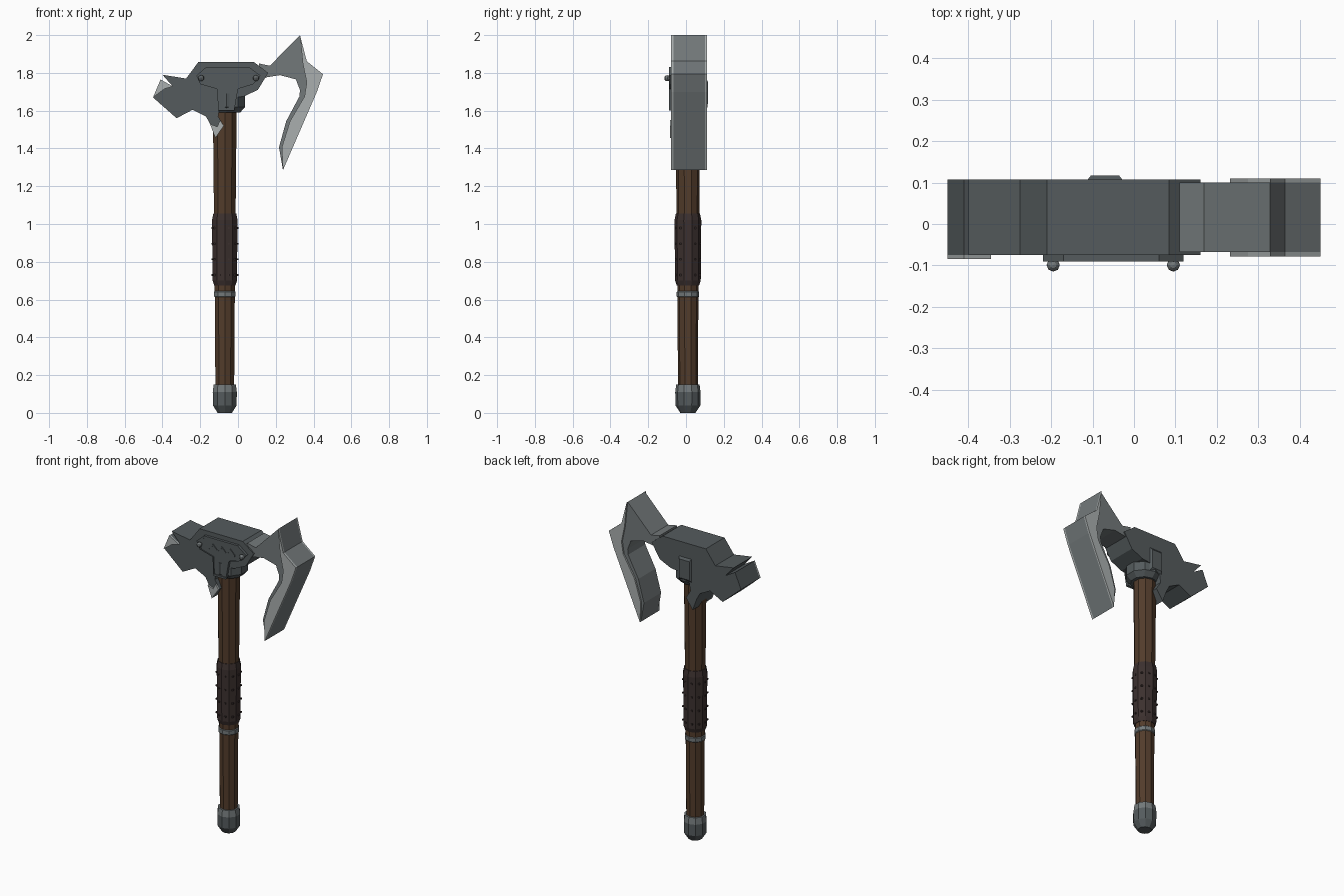
import bpy, bmesh
from math import cos, sin, pi
from mathutils import Vector

if "Cube" in bpy.data.objects:
    bpy.data.objects.remove(bpy.data.objects["Cube"])

CX, CY = -0.07, 0.01   # handle axis


def material(name, rgb):
    m = bpy.data.materials.new(name)
    m.diffuse_color = (*rgb, 1)
    m.use_nodes = True
    m.node_tree.nodes["Principled BSDF"].inputs["Base Color"].default_value = m.diffuse_color
    return m


DARK = material("dark_steel", (0.09, 0.105, 0.11))
MID = material("mid_steel", (0.17, 0.19, 0.195))
LIGHT = material("edge_steel", (0.40, 0.43, 0.43))
WOOD = material("wood", (0.085, 0.045, 0.024))
LEATHER = material("leather", (0.045, 0.03, 0.028))


def finish(name, bm, mat):
    bmesh.ops.recalc_face_normals(bm, faces=bm.faces)
    me = bpy.data.meshes.new(name)
    bm.to_mesh(me)
    bm.free()
    me.materials.append(mat)
    ob = bpy.data.objects.new(name, me)
    bpy.context.collection.objects.link(ob)
    return ob


def prism(name, outline, y0, y1, mat):
    """Extrude an x-z outline from y0 to y1."""
    bm = bmesh.new()
    face = bm.faces.new([bm.verts.new((x, y0, z)) for x, z in outline])
    ext = bmesh.ops.extrude_face_region(bm, geom=[face])["geom"]
    bmesh.ops.translate(bm, vec=(0, y1 - y0, 0),
                        verts=[g for g in ext if isinstance(g, bmesh.types.BMVert)])
    bmesh.ops.triangulate(bm, faces=[f for f in bm.faces if len(f.verts) > 4])
    return finish(name, bm, mat)


def lathe(name, profile, mat, sides=10, cx=CX, cy=CY):
    """Stack faceted rings given as (radius, z)."""
    bm = bmesh.new()
    rings = []
    for r, z in profile:
        angles = [2 * pi * (i + 0.5) / sides for i in range(sides)]
        rings.append([bm.verts.new((cx + r * cos(a), cy + r * sin(a), z)) for a in angles])
    for a, b in zip(rings, rings[1:]):
        for i in range(sides):
            j = (i + 1) % sides
            bm.faces.new((a[i], a[j], b[j], b[i]))
    bm.faces.new(rings[0])
    bm.faces.new(rings[-1])
    return finish(name, bm, mat)


# Handle, grip, ring and pommel
lathe("handle", [(0.052, 0.10), (0.056, 0.65), (0.067, 1.70)], WOOD)
lathe("grip_wrap", [(0.059, 0.675), (0.068, 0.70), (0.071, 1.02), (0.064, 1.055)], LEATHER)
lathe("handle_ring", [(0.055, 0.612), (0.060, 0.617), (0.060, 0.64), (0.055, 0.645)], MID)
lathe("pommel", [(0.040, 0.0), (0.066, 0.04), (0.067, 0.11)], DARK)
lathe("pommel_rim", [(0.067, 0.11), (0.062, 0.15)], MID)

# Grip tacks
bm = bmesh.new()
for row in range(4):
    for i in range(10):
        a = 2 * pi * i / 10
        made = bmesh.ops.create_cube(bm, size=0.009)["verts"]
        bmesh.ops.translate(bm, verts=made, vec=(
            CX + 0.067 * cos(a), CY + 0.067 * sin(a), 0.73 + 0.083 * row))
finish("grip_tacks", bm, LEATHER)

# Head body with open jaw on the left and a lower fang
prism("head_body", [
    (-0.21, 1.857), (0.085, 1.857), (0.16, 1.80), (0.105, 1.71), (0.03, 1.675),
    (-0.09, 1.66), (-0.105, 1.57), (-0.075, 1.52), (-0.12, 1.455), (-0.148, 1.53),
    (-0.17, 1.57), (-0.24, 1.605), (-0.325, 1.56), (-0.45, 1.67), (-0.41, 1.765),
    (-0.345, 1.728), (-0.40, 1.79), (-0.275, 1.77)], -0.075, 0.107, DARK)
lathe("head_collar", [(0.075, 1.59), (0.103, 1.62), (0.103, 1.69)], DARK,
      sides=10, cx=-0.06, cy=0.012)

# Bright ground edges on jaw and fang
prism("jaw_edge", [(-0.45, 1.67), (-0.41, 1.765), (-0.345, 1.728), (-0.39, 1.715)],
      -0.085, -0.074, LIGHT)
prism("fang_edge", [(-0.148, 1.53), (-0.11, 1.515), (-0.095, 1.55), (-0.075, 1.52),
                    (-0.12, 1.455)], -0.085, -0.074, LIGHT)

# Hooked blade with a bright edge plate on both faces
prism("blade", [
    (0.11, 1.85), (0.169, 1.838), (0.328, 2.0), (0.364, 1.862), (0.45, 1.793),
    (0.417, 1.698), (0.238, 1.285), (0.217, 1.406), (0.255, 1.544), (0.325, 1.675),
    (0.328, 1.71), (0.306, 1.766), (0.222, 1.788), (0.11, 1.77)], -0.067, 0.10, MID)
edge = [(0.328, 2.0), (0.364, 1.862), (0.45, 1.793), (0.417, 1.698), (0.238, 1.285),
        (0.232, 1.406), (0.275, 1.544), (0.352, 1.675), (0.364, 1.75), (0.343, 1.85)]
prism("blade_edge_front", edge, -0.079, -0.066, LIGHT)
prism("blade_edge_back", edge, 0.099, 0.110, LIGHT)

# Front face plate with raised border, bolts and zigzag trim
plate = [(-0.22, 1.785), (-0.17, 1.83), (0.06, 1.83), (0.12, 1.785), (0.08, 1.74),
         (0.0, 1.715), (-0.02, 1.60), (-0.105, 1.60), (-0.11, 1.715), (-0.20, 1.74)]
prism("face_plate", plate, -0.086, -0.074, DARK)
bm = bmesh.new()
mid = Vector((-0.05, 1.75))
inner = [mid + (Vector(p) - mid) * 0.92 for p in plate]
for i in range(len(plate)):
    j = (i + 1) % len(plate)
    quad = [plate[i], plate[j], inner[j], inner[i]]
    f = bm.faces.new([bm.verts.new((x, -0.091, z)) for x, z in quad])
    ext = bmesh.ops.extrude_face_region(bm, geom=[f])["geom"]
    bmesh.ops.translate(bm, vec=(0, 0.006, 0),
                        verts=[g for g in ext if isinstance(g, bmesh.types.BMVert)])
finish("plate_border", bm, DARK)
top = [(-0.14 + 0.03 * i, 1.765 + 0.03 * (i % 2)) for i in range(7)]
prism("zigzag_trim", top + [(x, z - 0.012) for x, z in reversed(top)], -0.091, -0.085, DARK)
for side, x in (("left", -0.195), ("right", 0.095)):
    bm = bmesh.new()
    bmesh.ops.create_uvsphere(bm, u_segments=8, v_segments=6, radius=0.016)
    bmesh.ops.translate(bm, verts=bm.verts, vec=(x, -0.099, 1.772))
    finish("bolt_" + side, bm, MID)

# Tapered strap on the back
bm = bmesh.new()
bmesh.ops.create_cube(bm, size=1)
for v in bm.verts:
    s = 0.5 if v.co.y < 0 else 0.36
    v.co = (-0.07 + (0.095 * s if v.co.x > 0 else -0.095 * s),
            0.10 if v.co.y < 0 else 0.117,
            1.695 + (0.16 * s if v.co.z > 0 else -0.16 * s))
finish("back_strap", bm, DARK)
